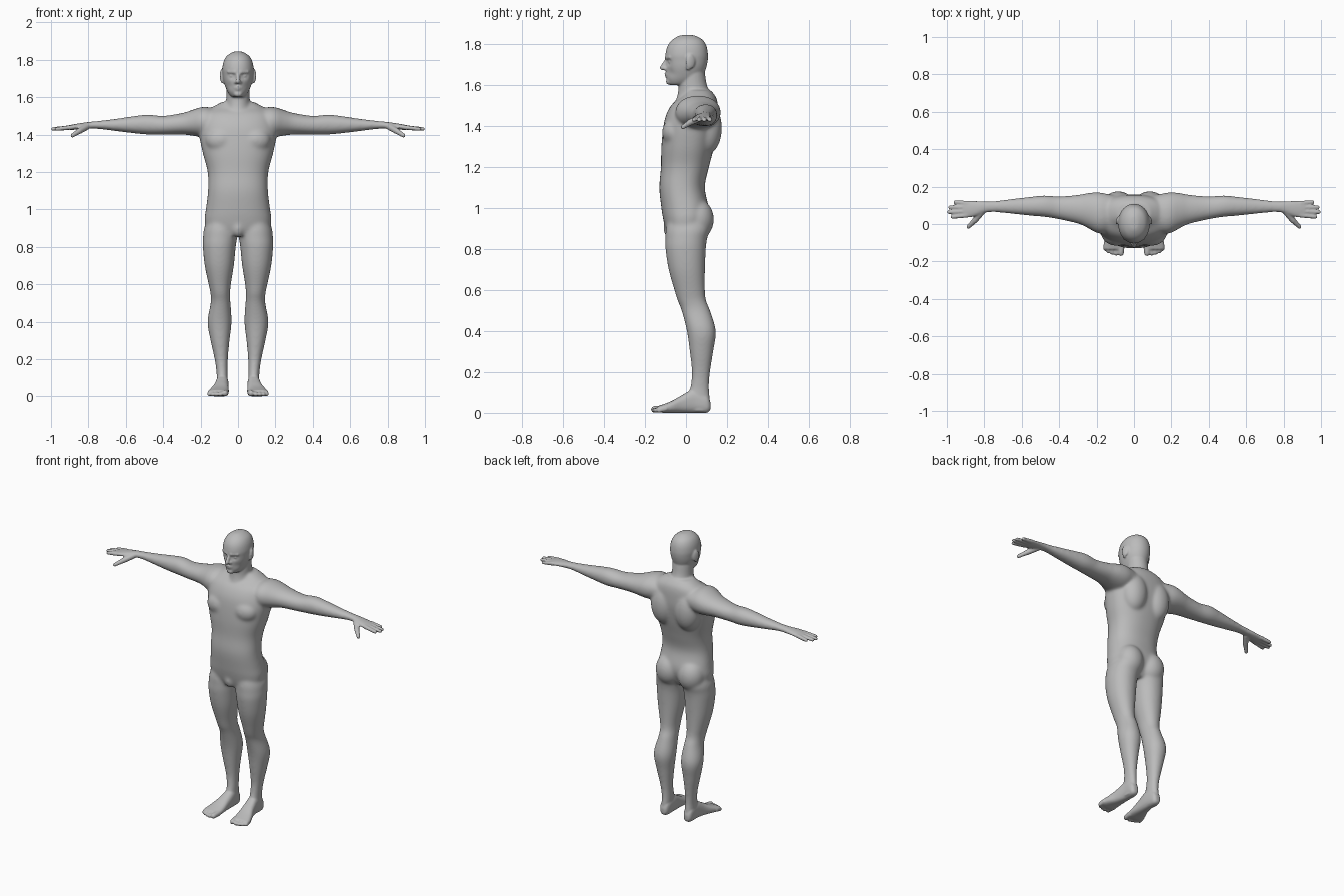
import bpy, bmesh, math
from mathutils import Vector, Matrix

bm = bmesh.new()


def place(axis, t, u, v):
    # u, v are the two remaining axes in x, y, z order
    return {'x': (t, u, v), 'y': (u, t, v), 'z': (u, v, t)}[axis]


def spline(a, b, c, d, f):
    return 0.5 * (2*b + (c - a)*f + (2*a - 5*b + 4*c - d)*f*f + (3*b - a - 3*c + d)*f**3)


def loft(axis, rows, sides=(1,), power=2.2, seg=40, sub=5):
    """Closed skin through sections (position, low u, high u, low v, high v)."""
    fine = []
    for i in range(len(rows) - 1):
        q = [rows[max(i-1, 0)], rows[i], rows[i+1], rows[min(i+2, len(rows)-1)]]
        for k in range(sub):
            fine.append([spline(*p, k / sub) for p in zip(*q)])
    fine.append(rows[-1])
    made = []
    for s in sides:
        rings = []
        for t, u0, u1, v0, v1 in fine:
            ring = []
            for k in range(seg):
                a = 2 * math.pi * k / seg
                c, n = math.cos(a), math.sin(a)
                u = (u0+u1)/2 + (u1-u0)/2 * math.copysign(abs(c)**(2/power), c)
                v = (v0+v1)/2 + (v1-v0)/2 * math.copysign(abs(n)**(2/power), n)
                p = Vector(place(axis, t, u, v))
                p.x *= s
                ring.append(bm.verts.new(p))
            rings.append(ring)
        for r0, r1 in zip(rings, rings[1:]):
            for k in range(seg):
                j = (k + 1) % seg
                bm.faces.new((r0[k], r0[j], r1[j], r1[k]))
        bm.faces.new(rings[0][::-1])
        bm.faces.new(rings[-1])
        made += [v for r in rings for v in r]
    return made


def ball(c, r, sides=(1, -1), rot=0):
    for s in sides:
        m = (Matrix.Translation((c[0]*s, c[1], c[2])) @ Matrix.Rotation(rot*s, 4, 'Z')
             @ Matrix.Diagonal((*r, 1)))
        bmesh.ops.create_uvsphere(bm, u_segments=24, v_segments=14, radius=1, matrix=m)


def limb(p, q, r0, r1, sides=(1, -1)):
    """Tapered rod with round ends: fingers, toes, nose, brows, lips."""
    p, q = Vector(p), Vector(q)
    for s in sides:
        f = Vector((s, 1, 1))
        a, b = p * f, q * f
        m = Matrix.Translation((a+b)/2) @ (b-a).to_track_quat('Z', 'Y').to_matrix().to_4x4()
        bmesh.ops.create_cone(bm, cap_ends=True, segments=16, radius1=r0, radius2=r1,
                              depth=(b-a).length, matrix=m)
    ball(p, (r0,)*3, sides)
    ball(q, (r1,)*3, sides)


BOTH = (1, -1)

# torso
loft('z', [(z, -w, w, f, b) for z, w, f, b in (
    (.86, .10, -.085, .07), (.90, .165, -.10, .09), (.95, .178, -.112, .11), (1.0, .172, -.12, .112),
    (1.1, .16, -.13, .092), (1.2, .162, -.122, .112), (1.3, .188, -.12, .138),
    (1.4, .207, -.11, .156), (1.46, .20, -.095, .158), (1.51, .185, -.065, .155),
    (1.545, .14, -.02, .145), (1.575, .085, 0, .12))], power=2.3)
# shoulder blades, chest, buttocks, groin
ball((.085, .10, 1.39), (.085, .076, .13))
ball((.09, -.055, 1.37), (.085, .062, .07))
ball((.08, .055, .945), (.085, .082, .10))
ball((0, -.075, .90), (.035, .036, .05), (1,))

# neck
loft('z', [(1.46, -.08, .08, -.06, .15), (1.52, -.075, .075, -.05, .14), (1.56, -.066, .066, -.04, .12),
           (1.60, -.062, .062, -.035, .102), (1.66, -.062, .062, -.03, .092)], power=2)

# legs
loft('z', [(.97, .02, .15, -.08, .10), (.90, .004, .181, -.098, .115), (.85, .005, .187, -.10, .103),
           (.80, .012, .188, -.10, .097), (.70, .022, .178, -.085, .093),
           (.60, .038, .157, -.057, .093), (.55, .042, .147, -.042, .098),
           (.50, .04, .146, -.022, .118), (.40, .034, .163, .004, .146),
           (.30, .045, .147, .018, .133), (.20, .054, .125, .028, .118),
           (.12, .055, .114, .02, .112), (.06, .055, .115, .0, .116),
           (.01, .058, .112, .02, .112)], BOTH, 2.1)

# feet and toes
loft('y', [(.12, .07, .10, .015, .05), (.10, .056, .114, 0, .09), (.04, .05, .118, 0, .115),
           (-.02, .05, .13, 0, .086), (-.07, .049, .15, 0, .058), (-.11, .05, .162, 0, .042),
           (-.135, .055, .162, .004, .034)], BOTH, 2.5)
limb((.067, -.11, .02), (.07, -.155, .017), .018, .016)
for x, y in ((.095, -.158), (.116, -.153), (.136, -.145), (.153, -.132)):
    limb((x - .004, -.10, .02), (x, y, .012), .013, .0115)

# arms and palms
loft('x', [(.10, -.02, .15, 1.42, 1.53), (.16, -.05, .165, 1.39, 1.547), (.20, -.047, .17, 1.388, 1.546),
           (.25, -.02, .165, 1.395, 1.53), (.30, .002, .156, 1.40, 1.515), (.40, .025, .148, 1.40, 1.50),
           (.48, .038, .153, 1.40, 1.507), (.55, .044, .146, 1.406, 1.50), (.65, .054, .135, 1.418, 1.485),
           (.75, .063, .123, 1.43, 1.473), (.80, .06, .121, 1.431, 1.467), (.85, .042, .123, 1.428, 1.46),
           (.89, .034, .124, 1.425, 1.453), (.915, .038, .122, 1.428, 1.448)], BOTH, 2.1)
# fingers and thumbs
for y0, y1, x in ((.112, .117, .955), (.09, .09, .983), (.068, .064, .989), (.047, .038, .97)):
    limb((.89, y0, 1.439), (x, y1, 1.43), .0125, .0105)
limb((.81, .07, 1.442), (.85, .02, 1.418), .018, .016)
limb((.85, .02, 1.418), (.885, -.015, 1.395), .015, .011)

# head with eye sockets, cheeks and temples pressed in
head = loft('z', [(z, -w, w, f, b) for z, w, f, b in (
    (1.845, .008, -.005, .02), (1.84, .03, -.035, .048), (1.82, .06, -.068, .082),
    (1.79, .077, -.09, .1), (1.75, .084, -.1, .107), (1.72, .082, -.099, .106),
    (1.69, .078, -.097, .10), (1.66, .069, -.098, .09), (1.63, .056, -.094, .075),
    (1.608, .04, -.085, .04), (1.60, .026, -.075, .01))], power=2.1, seg=80, sub=6)
for v in head:
    if v.co.y < 0:
        for x, z, d, s in ((.034, 1.715, .014, .016), (.045, 1.66, .008, .022)):
            e = ((abs(v.co.x) - x)**2 + (v.co.z - z)**2) / s**2
            v.co.y += d * math.exp(-e)
# nose, brows, eyes, lips, chin, ears
limb((0, -.096, 1.72), (0, -.116, 1.684), .009, .012, (1,))
limb((.010, -.102, 1.68), (.012, -.099, 1.68), .009, .009)
limb((.014, -.094, 1.734), (.05, -.076, 1.736), .010, .009)
ball((.033, -.073, 1.714), (.014, .014, .010))
limb((0, -.098, 1.654), (.018, -.090, 1.651), .007, .005)
limb((0, -.096, 1.643), (.015, -.090, 1.644), .007, .005)
ball((0, -.08, 1.617), (.024, .018, .016), (1,))
ball((.086, .022, 1.715), (.009, .024, .036), rot=.35)
ball((.083, .012, 1.69), (.009, .012, .018), rot=.35)

# fuse all parts into one skin
bmesh.ops.recalc_face_normals(bm, faces=bm.faces)
mesh = bpy.data.meshes.new("body")
bm.to_mesh(mesh)
bm.free()
body = bpy.data.objects.new("body", mesh)
bpy.context.collection.objects.link(body)
bpy.context.view_layer.objects.active = body
body.select_set(True)
fuse = body.modifiers.new("fuse", 'REMESH')
fuse.mode = 'VOXEL'
fuse.voxel_size = .0055
bpy.ops.object.modifier_apply(modifier=fuse.name)

# soften trunk and limbs strongly, and hands, feet and face only lightly
group = body.vertex_groups.new(name="trunk")
for v in body.data.vertices:
    x, z = abs(v.co.x), v.co.z
    w = min((.80 - x) / .06, (z - .10) / .06, (1.60 - z) / .04, 1)
    if w > 0:
        group.add([v.index], w, 'REPLACE')
for name, n, g in (("soften_trunk", 40, "trunk"), ("soften_all", 3, "")):
    m = body.modifiers.new(name, 'SMOOTH')
    m.factor, m.iterations, m.vertex_group = .5, n, g

# skin colour
skin = bpy.data.materials.new("grey_skin")
skin.diffuse_color = (.5, .5, .5, 1)
body.data.materials.clear()
body.data.materials.append(skin)
for p in body.data.polygons:
    p.material_index = 0
    p.use_smooth = True
